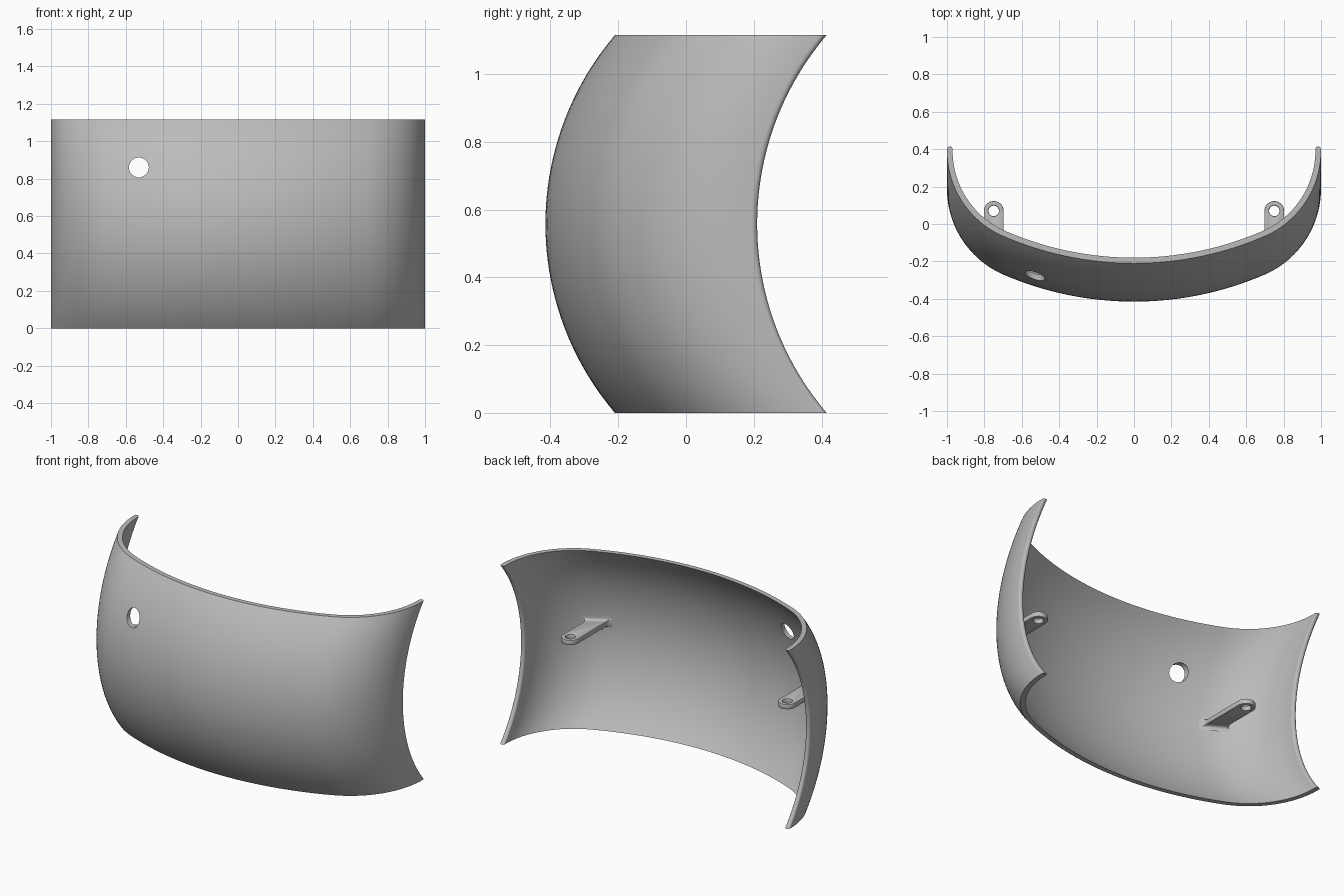
import bpy, bmesh
from math import sin, cos, asin, pi, sqrt, radians
from mathutils import Vector

cube = bpy.data.objects.get("Cube")
if cube:
    bpy.data.objects.remove(cube)

HEIGHT, WALL, SAG = 1.115, 0.03, 0.205
FRONT, R_FRONT, R_CORNER = -0.415, 1.76, 0.5
MID = HEIGHT / 2
R_SIDE = (MID ** 2 + SAG ** 2) / (2 * SAG)
CORNER_X = 1 - R_CORNER
TURN = asin(CORNER_X / (R_FRONT - R_CORNER))
CENTRE_Y = FRONT + R_FRONT
CORNER_Y = CENTRE_Y - (R_FRONT - R_CORNER) * cos(TURN)

grey = bpy.data.materials.new("plain grey")
grey.use_nodes = True
colour = (0.5, 0.5, 0.5, 1)
grey.diffuse_color = colour
grey.node_tree.nodes["Principled BSDF"].inputs["Base Color"].default_value = colour


def make_object(name, bm, helper=False):
    bmesh.ops.recalc_face_normals(bm, faces=bm.faces)
    mesh = bpy.data.meshes.new(name)
    bm.to_mesh(mesh)
    bm.free()
    obj = bpy.data.objects.new(name, mesh)
    bpy.context.collection.objects.link(obj)
    mesh.materials.append(grey)
    obj.hide_render = helper
    return obj


def apply(obj, modifier):
    bpy.context.view_layer.objects.active = obj
    bpy.ops.object.modifier_apply(modifier=modifier.name)


def drill(obj, radius, depth, location, rotation=(0, 0, 0)):
    bpy.ops.mesh.primitive_cylinder_add(vertices=48, radius=radius, depth=depth,
                                        location=location, rotation=rotation)
    cutter = bpy.context.object
    cutter.hide_render = True
    mod = obj.modifiers.new("hole", 'BOOLEAN')
    mod.operation, mod.solver, mod.object = 'DIFFERENCE', 'EXACT', cutter
    apply(obj, mod)
    bpy.data.objects.remove(cutter)


def smooth(obj):
    bpy.ops.object.select_all(action='DESELECT')
    obj.select_set(True)
    bpy.context.view_layer.objects.active = obj
    bpy.ops.object.shade_smooth_by_angle(angle=radians(35))


def half_profile(inset):
    """Right half of the plan curve, from the middle to the end."""
    big, small = R_FRONT - inset, R_CORNER - inset
    pts = []
    for i in range(17):
        a = TURN * i / 16
        pts.append((big * sin(a), CENTRE_Y - big * cos(a)))
    for i in range(1, 25):
        a = TURN + (pi / 2 - TURN) * i / 24
        pts.append((CORNER_X + small * sin(a), CORNER_Y - small * cos(a)))
    # rounded tip
    for i in range(5):
        a = pi / 2 * i / 4
        x = 1 - WALL / 2 + (WALL / 2 - inset) * cos(a)
        pts.append((x, 0.195 + WALL / 2 * sin(a)))
    return pts


def full_profile(inset):
    half = half_profile(inset)
    return [(-x, y) for x, y in half[:0:-1]] + half


def side_shift(z):
    return R_SIDE - sqrt(R_SIDE ** 2 - (z - MID) ** 2)


# Curved shell: plan curve swept along the side arc
bm = bmesh.new()
ROWS = 40
rows = []
for k in range(ROWS + 1):
    z = HEIGHT * k / ROWS
    rows.append([[bm.verts.new((x, y + side_shift(z), z)) for x, y in full_profile(t)]
                 for t in (0, WALL)])
count = len(rows[0][0])
for low, high in zip(rows, rows[1:]):
    for s in (0, 1):
        for i in range(count - 1):
            bm.faces.new((low[s][i], low[s][i + 1], high[s][i + 1], high[s][i]))
for outer, inner in (rows[0], rows[-1]):
    for i in range(count - 1):
        bm.faces.new((outer[i], outer[i + 1], inner[i + 1], inner[i]))
bmesh.ops.remove_doubles(bm, verts=bm.verts, dist=0.0005)
shell = make_object("curved_shell", bm)
drill(shell, 0.053, 0.4, (-0.53, -0.3, 0.86), (pi / 2, 0, 0))
smooth(shell)


def inner_y(x):
    return CORNER_Y - sqrt((R_CORNER - WALL) ** 2 - (x - CORNER_X) ** 2)


# Mounting tabs with an eyelet and a flared root
TAB_X, TAB_Y, TAB_Z, TAB_R, TAB_T = 0.75, 0.07, 0.59, 0.0525, 0.032
for name, side in (("left", 1), ("right", -1)):
    bm = bmesh.new()
    outline = [(TAB_X + TAB_R * cos(pi * i / 24), TAB_Y + TAB_R * sin(pi * i / 24))
               for i in range(25)]
    for x in (TAB_X - TAB_R, TAB_X + TAB_R):
        outline.append((x, inner_y(x) - 0.012))
    face = bm.faces.new([bm.verts.new((side * x, y, TAB_Z - TAB_T / 2)) for x, y in outline])
    ext = bmesh.ops.extrude_face_region(bm, geom=[face])
    bmesh.ops.translate(bm, vec=(0, 0, TAB_T),
                        verts=[v for v in ext["geom"] if isinstance(v, bmesh.types.BMVert)])
    tab = make_object(name + "_mounting_tab", bm)
    drill(tab, 0.028, 0.2, (side * TAB_X, TAB_Y, TAB_Z))
    bevel = tab.modifiers.new("soft_edges", 'BEVEL')
    bevel.width, bevel.segments = 0.005, 2
    bevel.limit_method, bevel.angle_limit = 'ANGLE', radians(40)
    apply(tab, bevel)
    smooth(tab)

    # concave flare lofted from the tab section to the shell
    bm = bmesh.new()
    rings = []
    for k in range(7):
        a = pi / 2 * k / 6
        grow, lift = 0.035 * (1 - sin(a)), 0.035 * (1 - cos(a))
        w, h = TAB_R + grow, TAB_T / 2 + grow * 0.8
        ring = []
        for sx, sz in ((-1, -1), (1, -1), (1, 1), (-1, 1)):
            x = TAB_X + sx * w
            ring.append(bm.verts.new((side * x, inner_y(x) + lift - 0.003, TAB_Z + sz * h)))
        rings.append(ring)
    for a, b in zip(rings, rings[1:]):
        for i in range(4):
            j = (i + 1) % 4
            bm.faces.new((a[i], a[j], b[j], b[i]))
    bm.faces.new(rings[0])
    bm.faces.new(rings[-1])
    smooth(make_object(name + "_tab_flare", bm))
